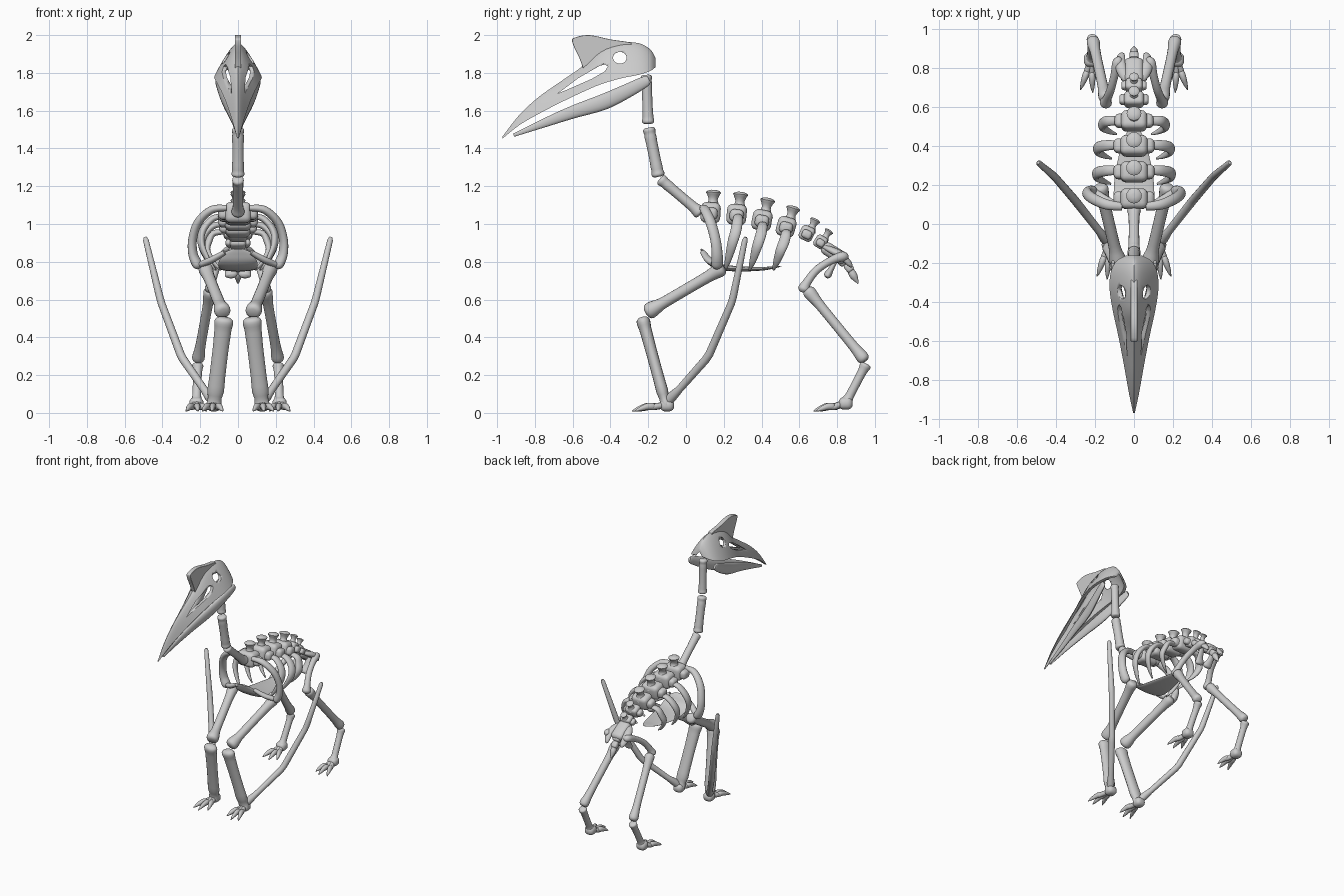
import bpy, bmesh
from math import radians, cos, sin, pi
from mathutils import Vector, Matrix

if "Cube" in bpy.data.objects:
    bpy.data.objects.remove(bpy.data.objects["Cube"])


def finish(name, bm, mirror=False):
    bmesh.ops.recalc_face_normals(bm, faces=bm.faces)
    me = bpy.data.meshes.new(name)
    bm.to_mesh(me)
    bm.free()
    me.shade_smooth()
    me.set_sharp_from_angle(angle=radians(45))
    ob = bpy.data.objects.new(name, me)
    bpy.context.collection.objects.link(ob)
    if mirror:
        ob.modifiers.new("mirror", 'MIRROR').use_mirror_merge = False
    return ob


def spline(rows, steps):
    """Catmull-Rom through rows of any width."""
    p = [rows[0]] + list(rows) + [rows[-1]]
    out = []
    for i in range(1, len(p) - 2):
        for k in range(steps):
            t = k / steps
            out.append([0.5 * (2 * b + (c - a) * t + (2 * a - 5 * b + 4 * c - d) * t * t
                               + (3 * b - a - 3 * c + d) * t ** 3)
                        for a, b, c, d in zip(*p[i - 1:i + 3])])
    out.append(list(rows[-1]))
    return out


def loft(rings):
    bm = bmesh.new()
    vs = [[bm.verts.new(c) for c in ring] for ring in rings]
    n = len(vs[0])
    for a, b in zip(vs, vs[1:]):
        for i in range(n):
            bm.faces.new((a[i], a[(i + 1) % n], b[(i + 1) % n], b[i]))
    bm.faces.new(vs[0])
    bm.faces.new(vs[-1])
    return bm


def tube(name, rows, flat=1.0, steps=5, mirror=False, n=16):
    """rows of (x, y, z, radius); flat scales the second cross-section axis."""
    rows = spline(rows, steps) if steps > 1 else rows
    pts = [Vector(r[:3]) for r in rows]
    rings, up = [], None
    for i, p in enumerate(pts):
        t = (pts[min(i + 1, len(pts) - 1)] - pts[max(i - 1, 0)]).normalized()
        if up is None:
            up = Vector((0, 1, 0)) if abs(t.z) > 0.8 else Vector((0, 0, 1))
        side = t.cross(up).normalized()
        up = side.cross(t)
        r = max(rows[i][3], 0.002)
        rings.append([p + side * r * cos(2 * pi * k / n) + up * r * flat * sin(2 * pi * k / n)
                      for k in range(n)])
    return finish(name, loft(rings), mirror)


def bone(name, a, b, r, k0=1.4, k1=1.4, flat=1.0, mirror=True):
    """Straight shaft with swollen ends."""
    a, b = Vector(a), Vector(b)
    prof = [(0, .55 * k0), (.02, .9 * k0), (.06, k0), (.12, .9 * k0), (.2, 1.05), (.35, 1), (.65, 1),
            (.8, 1.05), (.88, .9 * k1), (.94, k1), (.98, .9 * k1), (1, .55 * k1)]
    return tube(name, [(*a.lerp(b, t), r * k) for t, k in prof], flat, 2, mirror)


def box(name, loc, size, bev, tilt=0.0, mirror=False):
    bm = bmesh.new()
    bmesh.ops.create_cube(bm, size=1)
    bmesh.ops.scale(bm, vec=size, verts=bm.verts)
    bmesh.ops.bevel(bm, geom=bm.edges[:], offset=bev, segments=4, profile=0.5, affect='EDGES')
    bm.transform(Matrix.Translation(loc) @ Matrix.Rotation(tilt, 4, 'X'))
    return finish(name, bm, mirror)


def plate(name, yz, half):
    """Side-view outline extruded across x."""
    return finish(name, loft([[(x, y, z) for y, z in yz] for x in (-half, half)]))


# skull: hollow arch open underneath; rows are y, roof z, lower edge z, half width
S = [-1 + i / 10 for i in range(21)]
rings = []
for y, top, bot, w in spline([
        (-.972, 1.463, 1.452, .004), (-.88, 1.58, 1.525, .024), (-.78, 1.672, 1.583, .042),
        (-.67, 1.75, 1.64, .062), (-.555, 1.83, 1.695, .085), (-.45, 1.925, 1.74, .108),
        (-.34, 1.96, 1.772, .125), (-.25, 1.957, 1.79, .12), (-.19, 1.925, 1.81, .09),
        (-.162, 1.88, 1.83, .04)], 4):
    h = top - bot
    t, tv = min(.022, .4 * w), min(.026, .4 * h)
    rings.append([(w * s, y, bot + h * (1 - abs(s) ** 1.4)) for s in S] +
                 [((w - t) * s, y, bot + (h - tv) * (1 - abs(s) ** 1.4)) for s in reversed(S)])
skull = finish("skull", loft(rings))
eye = [(-.35 + .036 * cos(a * pi / 12), 1.88 + .031 * sin(a * pi / 12)) for a in range(24)]
slot = [(-.68, 1.69), (-.57, 1.772), (-.46, 1.836), (-.43, 1.845), (-.413, 1.835),
        (-.43, 1.808), (-.5, 1.768), (-.6, 1.724)]
for name, outline in (("eye_cutter", eye), ("beak_slot_cutter", slot)):
    cutter = plate(name, outline, .3)
    cutter.hide_render = True
    cutter.hide_set(True)
    mod = skull.modifiers.new(name, 'BOOLEAN')
    mod.operation, mod.solver, mod.object = 'DIFFERENCE', 'EXACT', cutter

# head crest
crest = plate("head_crest", spline([(-.545, 1.825), (-.565, 1.88), (-.603, 1.965), (-.585, 1.988),
              (-.51, 2.0), (-.4, 1.977), (-.3, 1.962), (-.3, 1.945), (-.42, 1.925), (-.5, 1.86)], 3), .017)
bev = crest.modifiers.new("bevel", 'BEVEL')
bev.width, bev.segments = .012, 3

# lower jaw: two blades meeting at the tip
tube("lower_jaw", [(.004, -.912, 1.47, .004), (.018, -.75, 1.535, .011), (.038, -.6, 1.592, .016),
     (.06, -.44, 1.645, .02), (.085, -.32, 1.70, .018), (.105, -.22, 1.752, .014),
     (.108, -.195, 1.765, .008)], 2.1, 5, True)

# neck
bone("neck_upper", (0, -.21, 1.79), (0, -.2, 1.53), .027, 1.1, 1.2, 1, False)
bone("neck_middle", (0, -.198, 1.51), (0, -.145, 1.25), .03, 1.1, 1.15, 1, False)
bone("neck_lower", (0, -.138, 1.24), (0, .08, 1.055), .027, 1.15, 1.3, 1, False)

# back vertebrae: y, z, scale, tilt
for i, (y, z, s, tilt) in enumerate([(.13, 1.06, 1, -3), (.268, 1.05, 1, -6), (.402, 1.02, 1, -11),
                                     (.53, .985, .95, -16), (.64, .95, .72, -26), (.712, .905, .62, -32)], 1):
    a = radians(tilt)
    box(f"vertebra_{i}_body", (0, y, z), (.14 * s, .105 * s, .11 * s), .03 * s, a)
    box(f"vertebra_{i}_side_process", (0, y, z - .005), (.21 * s, .075 * s, .065 * s), .024 * s, a)
    up = Vector((0, -sin(a), cos(a)))
    tube(f"vertebra_{i}_spine", [(*(Vector((0, y + .01, z)) + up * d * s), r * s) for d, r in
         ((.02, .045), (.05, .03), (.07, .024), (.095, .033), (.108, .04), (.118, .024), (.121, .01))],
         1, 2)

# shoulder girdle
tube("shoulder_girdle", [(.06, .09, 1.085, .02), (.14, .1, 1.075, .026), (.21, .13, 1.01, .028),
     (.24, .155, .92, .028), (.238, .165, .84, .03), (.215, .165, .785, .032), (.205, .165, .765, .014)],
     .8, 5, True)
tube("coracoid", [(.2, .16, .785, .02), (.14, .12, .81, .022), (.07, .09, .85, .016)], .8, 5, True)

# ribs: y, top z, half width
for i, (y, z, w) in enumerate([(.275, 1.04, .195), (.405, 1.0, .19), (.53, .96, .165)], 1):
    d = z - .755
    tube(f"rib_pair_{i}", [(.06, y, z, .02), (.13, y, z - .01, .026), (w - .01, y - .01, z - d * .25, .029),
         (w, y - .03, z - d * .5, .027), (w - .035, y - .052, z - d * .8, .018),
         (w - .075, y - .068, .757, .006)], .65, 5, True)

# breastbone
tube("breastbone", [(0, .08, .868, .03), (0, .095, .845, .075), (0, .12, .805, .1), (0, .17, .775, .104),
     (0, .27, .763, .095), (0, .4, .763, .065), (0, .475, .772, .035), (0, .505, .777, .006)], .15, 5, False, 24)

# arm and wing finger
bone("upper_arm", (.175, .2, .77), (.078, -.21, .53), .03, 1.3, 1.45)
bone("forearm", (.072, -.232, .505), (.13, -.1, .02), .042, 1.2, .95, .72)
tube("wing_finger", [(.13, -.1, .05, .02), (.15, -.075, .085, .027), (.18, -.035, .125, .02),
     (.29, .105, .283, .022), (.305, .124, .312, .022), (.405, .24, .58, .02), (.415, .25, .615, .02),
     (.488, .312, .915, .015), (.492, .316, .93, .008)], 1, 1, True)


# feet: knuckle plus clawed toes
def foot(name, x, y, z, tips):
    box(name + "_knuckle", (x, y, z), (.075, .075, .065), .028, 0, True)
    for i, (tx, ty) in enumerate(tips, 1):
        d = Vector((tx - x, ty - y, 0))
        P = lambda f, h: (x + d.x * f, y + d.y * f, h)
        tube(f"{name}_toe_{i}", [(*P(.1, z), .016), (*P(.35, .034), .017), (*P(.5, .028), .014)], 1, 4, True, 12)
        tube(f"{name}_claw_{i}", [(*P(.4, .03), .01), (*P(.45, .034), .017), (*P(.62, .033), .016),
             (*P(.85, .02), .01), (*P(1, .009), .002)], 1.1, 4, True, 12)


foot("front_foot", .128, -.1, .04, [(.19, -.27), (.138, -.285), (.08, -.25)])
foot("hind_foot", .22, .845, .05, [(.275, .69), (.212, .675), (.165, .71)])

# pelvis and tail
box("sacrum", (0, .785, .845), (.1, .15, .07), .03, radians(-32))
tube("hip_blade", [(.03, .73, .88, .014), (.055, .77, .862, .025), (.07, .82, .835, .028),
     (.065, .865, .79, .02), (.055, .875, .775, .008)], .7, 5, True)
tube("pubic_bone", [(.05, .8, .82, .02), (.045, .77, .765, .024), (.035, .75, .73, .034),
     (.033, .742, .717, .015)], .6, 5, True)
for i, (y, z, r) in enumerate([(.83, .805, .032), (.862, .77, .024)], 1):
    box(f"tail_vertebra_{i}", (0, y, z), (r * 2, .05, r * 1.8), r * .6, radians(-50))
tube("tail_tip", [(0, .865, .765, .016), (0, .885, .73, .021), (0, .9, .705, .013), (0, .912, .685, .003)],
     1, 4)

# hind legs
tube("thigh", [(.07, .845, .82, .016), (.085, .83, .828, .026), (.1, .765, .805, .021), (.12, .69, .755, .021),
     (.14, .64, .69, .023), (.145, .623, .655, .031), (.146, .617, .638, .014)], 1, 5, True)
bone("shin", (.145, .64, .655), (.213, .95, .275), .026, 1.35, 1.3)
bone("ankle_bone", (.213, .955, .26), (.22, .84, .04), .023, 1.3, 1.5)
